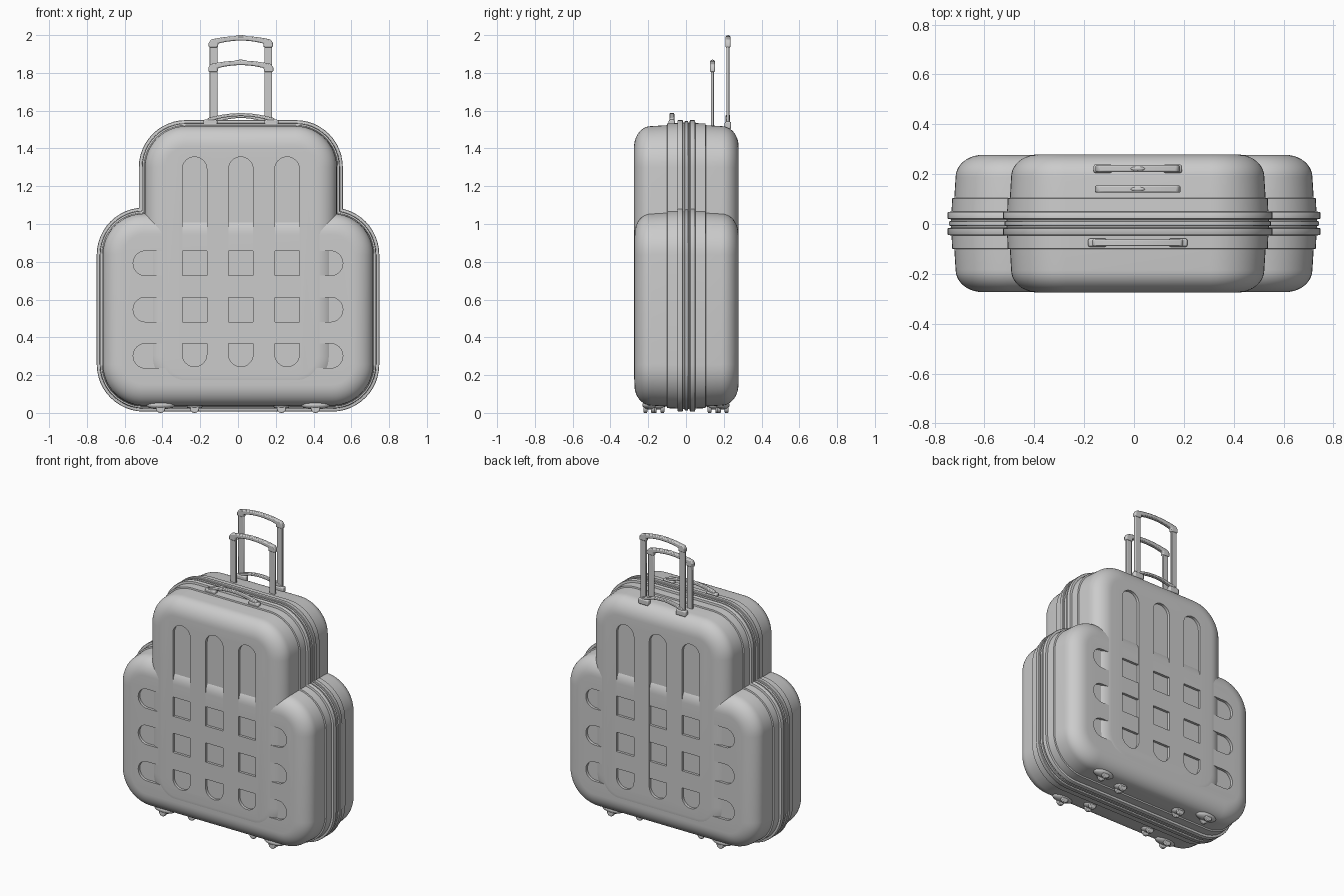
import bpy, bmesh, math
from mathutils import Matrix

if "Cube" in bpy.data.objects:
    bpy.data.objects.remove(bpy.data.objects["Cube"])

CX = 0.015  # centre line of the upright case


def finish(name, bm, angle=35):
    bmesh.ops.recalc_face_normals(bm, faces=bm.faces)
    me = bpy.data.meshes.new(name)
    bm.to_mesh(me)
    bm.free()
    ob = bpy.data.objects.new(name, me)
    bpy.context.collection.objects.link(ob)
    me.shade_smooth()
    me.set_sharp_from_angle(angle=math.radians(angle))
    return ob


def rounded_rect(w, h, r, n=12):
    pts = []
    for k, (sx, sz) in enumerate([(1, 1), (-1, 1), (-1, -1), (1, -1)]):
        for i in range(n + 1):
            a = math.pi / 2 * (k + i / n)
            pts.append((sx * (w / 2 - r) + r * math.cos(a),
                        sz * (h / 2 - r) + r * math.sin(a)))
    return pts


def loft(bm, rings):
    vs = [[bm.verts.new(p) for p in ring] for ring in rings]
    n = len(vs[0])
    for a, b in zip(vs, vs[1:]):
        for i in range(n):
            bm.faces.new((a[i], a[(i + 1) % n], b[(i + 1) % n], b[i]))
    bm.faces.new(vs[0])
    bm.faces.new(vs[-1])


def prism(bm, pts, y0, y1):
    loft(bm, [[(x, y, z) for x, z in pts] for y in (y0, y1)])


def box(bm, x, y, z, sx, sy, sz):
    m = Matrix.Translation((x, y, z)) @ Matrix.Diagonal((sx, sy, sz, 1))
    bmesh.ops.create_cube(bm, size=1, matrix=m)


def bevel(ob, width):
    m = ob.modifiers.new("bevel", 'BEVEL')
    m.width, m.segments, m.limit_method = width, 2, 'ANGLE'
    m.angle_limit = math.radians(40)


# shell section: (distance from mid plane, inset from flange edge)
def half_section(depth):
    s = [(depth - 0.09 + 0.09 * math.sin(a), 0.032 + 0.11 * (1 - math.cos(a)))
         for a in [math.pi / 2 * (1 - i / 10) for i in range(11)]]
    return s + [(.103, .027), (.101, .018), (.048, .016), (.046, .002), (.043, 0),
                (.021, 0), (.018, .003), (.017, .013), (.010, .013), (.008, .005)]


def suitcase(name, cx, cz, w, h, upright, depth):
    half = half_section(depth)
    section = [(-d, i) for d, i in half] + [(d, i) for d, i in reversed(half)]
    bm = bmesh.new()
    loft(bm, [[(x + cx, y + 0.002, z + cz)
               for x, z in rounded_rect(w - 2 * i, h - 2 * i, 0.25 - i)] for y, i in section])
    shell = finish(name, bm)
    # three long round-ended grooves on both faces
    bm = bmesh.new()
    for k in (-1, 0, 1):
        if upright:
            pts = [(cx + 0.245 * k + x, cz + z) for x, z in rounded_rect(.13, 1.11, .0649, 8)]
        else:
            pts = [(cx + x, cz + 0.245 * k + z) for x, z in rounded_rect(1.11, .13, .0649, 8)]
        prism(bm, pts, -0.4, 0.002 - depth + 0.018)
        prism(bm, pts, 0.002 + depth - 0.018, 0.4)
    cutter = finish("groove_cutter", bm)
    cutter.hide_render = True
    mod = shell.modifiers.new("grooves", 'BOOLEAN')
    mod.object, mod.operation, mod.solver = cutter, 'DIFFERENCE', 'EXACT'
    bpy.context.view_layer.objects.active = shell
    bpy.ops.object.modifier_apply(modifier=mod.name)
    bpy.data.objects.remove(cutter)
    shell.data.shade_smooth()
    shell.data.set_sharp_from_angle(angle=math.radians(35))


suitcase("upright_case", CX, 0.80, 1.08, 1.50, True, 0.277)
suitcase("wide_case", 0.0, 0.547, 1.496, 1.08, False, 0.2755)


# arched bar: outline of a bow with turned-down ends
def arch_points(half_w, z_end, z_side, z_mid, thick, leg, n=10):
    def bow(x, zs, zm, hw):
        return zs + (zm - zs) * (1 - (x / hw) ** 2)
    xo, xi = half_w, half_w - leg
    ts = [-1 + 2 * i / n for i in range(n + 1)]
    top = [(CX + t * (xo - .012), bow(t, z_side, z_mid, 1)) for t in ts]
    low = [(CX - t * xi, bow(t, z_side - thick * .9, z_mid - thick, 1)) for t in ts]
    return ([(CX - xo, z_end), (CX - xo, z_side - .018)] + top +
            [(CX + xo, z_side - .018), (CX + xo, z_end), (CX + xi, z_end)] + low +
            [(CX - xi, z_end)])


# telescopic handles: flat tubes, arched grip, push button
for label, y, top, hw in (("rear", 0.222, 1.995, 0.17), ("inner", 0.14, 1.865, 0.172)):
    bm = bmesh.new()
    for s in (-1, 1):
        box(bm, CX + s * 0.145, y, (1.45 + top - .03) / 2, .042, .015, top - .03 - 1.45)
    bevel(finish(label + "_handle_tubes", bm), 0.004)
    bm = bmesh.new()
    prism(bm, arch_points(hw, top - .06, top - .018, top, .024, .05), y - .014, y + .014)
    bevel(finish(label + "_handle_grip", bm), 0.006)
    bm = bmesh.new()
    bmesh.ops.create_uvsphere(bm, u_segments=20, v_segments=10, radius=1,
                              matrix=Matrix.Translation((CX, y, top - .003)) @
                              Matrix.Diagonal((.03, .009, .008, 1)))
    finish(label + "_handle_button", bm)

# carry handles: low bow between two feet
for label, y, t, hw, z in (("front", -0.075, .013, .187, 1.535), ("rear", 0.222, .012, .165, 1.525)):
    bm = bmesh.new()
    prism(bm, arch_points(hw, z, z + .026, z + .052, .016, .03), y - t, y + t)
    bevel(finish(label + "_carry_handle", bm), 0.004)
    bm = bmesh.new()
    for s in (-1, 1):
        box(bm, CX + s * (hw - .025), y, z - .003, .075, .034, .04)
    bevel(finish(label + "_carry_handle_feet", bm), 0.008)

# wheels: domed housing with twin discs
for label, x, y, w in (("outer", 0.41, 0.195, 0.075), ("inner", 0.23, 0.145, 0.045)):
    for sx in (-1, 1):
        for sy in (-1, 1):
            bm = bmesh.new()
            bmesh.ops.create_uvsphere(bm, u_segments=24, v_segments=12, radius=1,
                                      matrix=Matrix.Translation((sx * x, sy * y, .042)) @
                                      Matrix.Diagonal((w, .036, .024, 1)))
            finish("wheel_housing_" + label, bm)
            bm = bmesh.new()
            for d in (-1, 1):
                m = (Matrix.Translation((sx * x, sy * y + d * .02, .025)) @
                     Matrix.Rotation(math.pi / 2, 4, 'X'))
                bmesh.ops.create_cone(bm, cap_ends=True, segments=24, radius1=.025,
                                      radius2=.025, depth=.02, matrix=m)
            bevel(finish("wheel_" + label, bm), 0.004)
